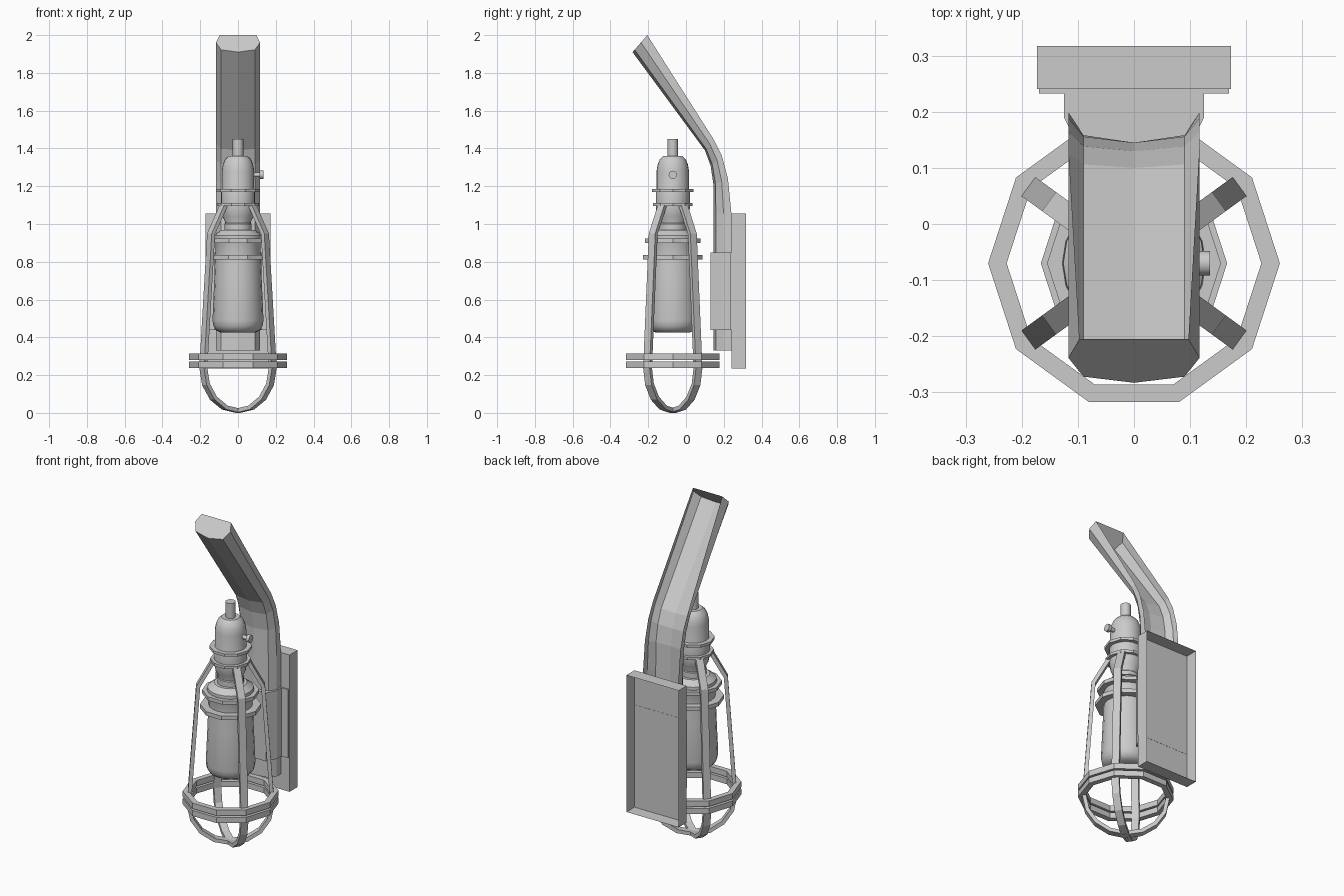
import bpy, bmesh
from math import sin, cos, pi, radians
from mathutils import Vector, Matrix

if "Cube" in bpy.data.objects:
    bpy.data.objects.remove(bpy.data.objects["Cube"])

CY = -0.07  # lamp axis in y


def finish(name, verts, faces, smooth=False):
    bm = bmesh.new()
    vs = [bm.verts.new(v) for v in verts]
    for f in faces:
        bm.faces.new([vs[i] for i in f])
    bmesh.ops.remove_doubles(bm, verts=bm.verts, dist=1e-5)
    bmesh.ops.recalc_face_normals(bm, faces=bm.faces)
    me = bpy.data.meshes.new(name)
    bm.to_mesh(me)
    bm.free()
    ob = bpy.data.objects.new(name, me)
    bpy.context.collection.objects.link(ob)
    if smooth:
        bpy.ops.object.select_all(action='DESELECT')
        ob.select_set(True)
        bpy.context.view_layer.objects.active = ob
        bpy.ops.object.shade_smooth_by_angle(angle=radians(35))
    return ob


def lathe(name, profile, n, loop=False, smooth=False, mat=None):
    """Spin an (r, z) profile; loop=True gives a ring."""
    mat = mat or Matrix.Translation((0, CY, 0))
    m = len(profile)
    verts = [mat @ Vector((r * cos(2 * pi * i / n), r * sin(2 * pi * i / n), z))
             for i in range(n) for r, z in profile]
    faces = []
    for i in range(n):
        a, b = i * m, (i + 1) % n * m
        for j in range(m if loop else m - 1):
            k = (j + 1) % m
            faces.append((a + j, b + j, b + k, a + k))
    if not loop:  # close the two ends
        faces.append([i * m for i in range(n)])
        faces.append([i * m + m - 1 for i in range(n)])
    return finish(name, verts, faces, smooth)


def ring(name, r0, r1, z0, z1):
    lathe(name, [(r0, z0), (r1, z0), (r1, z1), (r0, z1)], 10, loop=True)


def shell_box(name, hx, y0, y1, z0, z1, open_back=True):
    v = [(x, y, z) for y in (y0, y1) for x, z in ((-hx, z0), (hx, z0), (hx, z1), (-hx, z1))]
    f = [(0, 1, 2, 3)] + [(i, (i + 1) % 4, (i + 1) % 4 + 4, i + 4) for i in range(4)]
    if not open_back:
        f.append((4, 5, 6, 7))
    finish(name, v, f)


# socket, cap stem and bulb
lathe("cap_stem", [(.028, 1.34), (.028, 1.45)], 16, smooth=True)
lathe("socket", [(.068, .98), (.068, 1.01), (.082, 1.04), (.09, 1.08), (.09, 1.17), (.086, 1.185),
                 (.086, 1.28), (.08, 1.315), (.068, 1.343), (.05, 1.36)], 24, smooth=True)
lathe("bulb_collar", [(.072, .95), (.072, 1.0), (.068, 1.005)], 20, smooth=True)
lathe("bulb_holder", [(.12, .81), (.12, .9), (.128, .92), (.126, .94), (.09, .968), (.07, .968)], 20, smooth=True)
lathe("bulb_glass", [(.09, .425), (.115, .437), (.13, .46), (.135, .49), (.125, .72), (.122, .83)], 20, smooth=True)

# side switch knob
side = Matrix.Translation((0, CY, 1.26)) @ Matrix.Rotation(pi / 2, 4, 'Y')
lathe("knob", [(.012, .075), (.012, .115), (.022, .115), (.022, .135)], 12, smooth=True, mat=side)

# ten-sided rings
ring("socket_ring_upper", .085, .116, 1.17, 1.186)
ring("socket_ring_lower", .085, .111, 1.094, 1.11)
ring("holder_ring_upper", .118, .155, .90, .922)
ring("holder_ring_lower", .118, .166, .812, .836)
ring("guard_ring_upper", .227, .26, .281, .315)
ring("guard_ring_lower", .227, .26, .237, .271)

# cage hoops: two flat bars crossing under the lamp
R, W, T = .238, .021, .022
half = [(.10, 1.11), (.187, .95)] + [(R * cos(a), R - R * sin(a)) for a in (pi / 8 * k for k in range(4))]
path = half + [(0, 0)] + [(-u, z) for u, z in reversed(half)]
for idx, ang in enumerate((36, 144)):
    rot = Matrix.Translation((0, CY, 0)) @ Matrix.Rotation(radians(ang), 4, 'Z')
    verts, faces = [], []
    for i, (u, z) in enumerate(path):
        a = Vector(path[max(i - 1, 0)])
        b = Vector(path[min(i + 1, len(path) - 1)])
        t = (b - a).normalized()
        nu, nz = t.y * T, -t.x * T  # inward normal
        for w, k in ((-W, 0), (W, 0), (W, 1), (-W, 1)):
            verts.append(rot @ Vector((u + nu * k, w, z + nz * k)))
    for i in range(len(path) - 1):
        for j in range(4):
            k = (j + 1) % 4
            faces.append((4 * i + j, 4 * i + k, 4 * i + 4 + k, 4 * i + 4 + j))
    e = 4 * len(path) - 4
    faces += [(0, 1, 2, 3), (e, e + 1, e + 2, e + 3)]
    finish("cage_hoop_%d" % (idx + 1), verts, faces)

# wall arm: open-backed channel; stations are (back y, z, front y, z, half width at back)
stations = [(-.205, 2.0, -.283, 1.91, .097), (.145, 1.45, .10, 1.39, .117), (.19, 1.36, .13, 1.31, .117),
            (.222, 1.24, .145, 1.21, .117), (.24, 1.06, .145, 1.05, .117), (.24, .33, .145, .33, .117)]
verts, faces = [], []
for yb, zb, yf, zf, hx in stations:
    sec = [(-hx, 0), (-.117, .43), (-.09, .86), (0, 1), (.09, .86), (.117, .43), (hx, 0)]
    verts += [(x, yb + (yf - yb) * t, zb + (zf - zb) * t) for x, t in sec]
for i in range(len(stations) - 1):
    for j in range(6):
        a = 7 * i + j
        faces.append((a, a + 1, a + 8, a + 7))
faces += [tuple(range(7)), tuple(range(35, 42))]  # end caps
finish("wall_arm", verts, faces)

# clamp around the arm foot, with flange
prof = [(-.125, .238), (-.125, .19), (-.095, .13), (.095, .13), (.125, .19), (.125, .238)]
verts = [(x, y, z) for z in (.44, .85) for x, y in prof]
finish("arm_clamp", verts, [(j, j + 1, j + 7, j + 6) for j in range(5)] + [tuple(range(6)), tuple(range(6, 12))])
shell_box("clamp_flange", .169, .233, .242, .44, .85, open_back=False)

# wall plate, hollow at the back
shell_box("wall_plate", .173, .241, .317, .236, 1.056)
